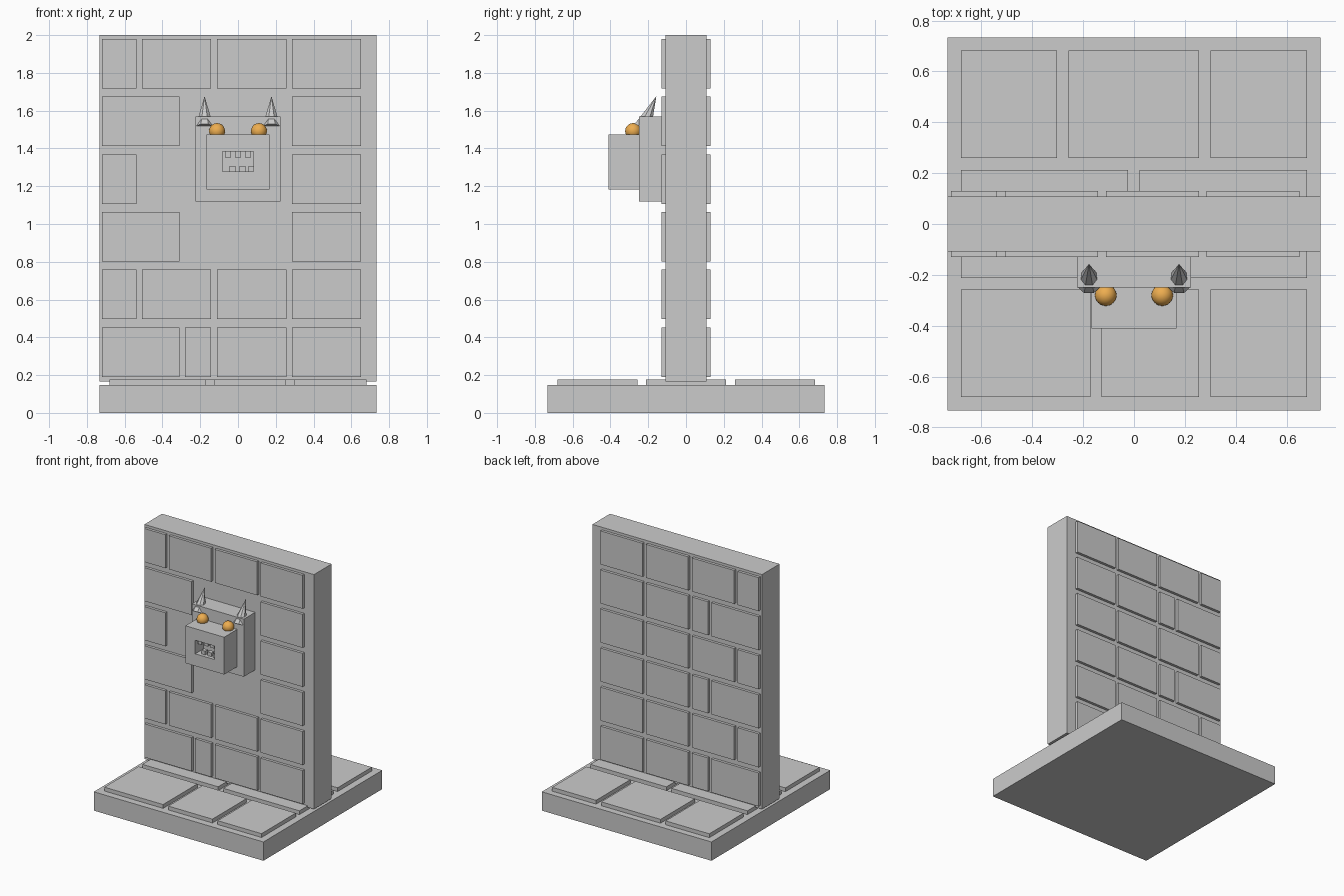
import bpy, bmesh, math
from mathutils import Vector, Matrix

if "Cube" in bpy.data.objects:
    bpy.data.objects.remove(bpy.data.objects["Cube"])


def finish(name, bm):
    bmesh.ops.recalc_face_normals(bm, faces=bm.faces)
    me = bpy.data.meshes.new(name)
    bm.to_mesh(me)
    bm.free()
    ob = bpy.data.objects.new(name, me)
    bpy.context.collection.objects.link(ob)
    return ob


def add_box(bm, x, y, z):
    """Axis-aligned box from (min, max) pairs."""
    size = [b - a for a, b in (x, y, z)]
    mid = Vector([(a + b) / 2 for a, b in (x, y, z)])
    m = Matrix.Translation(mid) @ Matrix.Diagonal((*size, 1))
    return bmesh.ops.create_cube(bm, size=1, matrix=m)["verts"]


def boxes(name, items):
    bm = bmesh.new()
    for it in items:
        add_box(bm, *it)
    return finish(name, bm)


# Floor slab and upright wall (the wall hovers just above the slab)
boxes("floor_slab", [((-.734, .734), (-.734, .734), (0, .147))])
boxes("wall", [((-.734, .734), (-.109, .109), (.165, 2))])

# Floor tiles, three rows
rows = [
    ((-.68, -.257), [(-.68, -.172), (-.127, .255), (.3, .68)]),
    ((-.212, .212), [(-.68, -.023), (.021, .68)]),
    ((.26, .683), [(-.68, -.302), (-.258, .255), (.3, .68)]),
]
boxes("floor_tiles", [(x, y, (.14, .177)) for y, xs in rows for x in xs])

# Wall bricks: alternating courses on both sides, front has a gap around the head
common = [(-.11, .256), (.286, .65)]
odd = [(-.72, -.538), (-.507, -.142)] + common
even = [(-.72, -.31), (-.28, -.142)] + common
front, back = [], []
for i in range(6):
    top = 1.98 - i * .3055
    course = even if i % 2 else odd
    for j, x in enumerate(course):
        back.append((x, (.1, .13), (top - .262, top)))
        if i not in (1, 2, 3) or j in (0, 3):
            front.append((x, (-.13, -.1), (top - .262, top)))
boxes("front_bricks", front)
boxes("back_bricks", back)

# Head block
boxes("head", [((-.225, .225), (-.25, -.1), (1.118, 1.569))])

# Snout with recessed mouth
bm = bmesh.new()
add_box(bm, (-.168, .168), (-.411, -.249), (1.182, 1.474))
face = min(bm.faces, key=lambda f: f.calc_center_median().y)
bmesh.ops.inset_individual(bm, faces=[face], thickness=.08)
mid = face.calc_center_median()
for v in face.verts:
    v.co.x = math.copysign(.083, v.co.x)
    v.co.z = 1.383 if v.co.z > mid.z else 1.277
deep = bmesh.ops.extrude_discrete_faces(bm, faces=[face])["faces"][0]
for v in deep.verts:
    v.co.y += .1
finish("snout", bm)

# Teeth
upper = [((x, x + .032), (-.395, -.362), (1.353, 1.388)) for x in (-.07, -.017, .036)]
lower = [((x, x + .032), (-.385, -.352), (1.272, 1.306)) for x in (-.046, .007, .055)]
lower[2] = ((.055, .083), *lower[2][1:])
boxes("upper_teeth", upper)
boxes("lower_teeth", lower)

# Eyes and horns, one per side
glow = bpy.data.materials.new("amber")
glow.diffuse_color = (.85, .42, .08, 1)
glow.use_nodes = True
glow.node_tree.nodes["Principled BSDF"].inputs["Base Color"].default_value = glow.diffuse_color
tip = Vector((0, -.157, 1.677))
axis = Vector((0, math.sin(math.radians(23.5)), math.cos(math.radians(23.5))))
length = .181
for side, s in (("left", -1), ("right", 1)):
    bm = bmesh.new()
    bmesh.ops.create_uvsphere(bm, u_segments=32, v_segments=16, radius=.042,
                              matrix=Matrix.Translation((s * .111, -.28, 1.492)))
    eye = finish(side + "_eye", bm)
    eye.data.materials.append(glow)
    for p in eye.data.polygons:
        p.use_smooth = True

    bm = bmesh.new()
    m = (Matrix.Translation(tip - axis * length / 2 + Vector((s * .177, 0, 0)))
         @ Matrix.Rotation(math.radians(-23.5), 4, 'X')
         @ Matrix.Rotation(math.pi / 8, 4, 'Z'))
    bmesh.ops.create_cone(bm, cap_ends=True, segments=8, radius1=.05,
                          radius2=0, depth=length, matrix=m)
    bmesh.ops.remove_doubles(bm, verts=bm.verts, dist=1e-5)
    finish(side + "_horn", bm)
